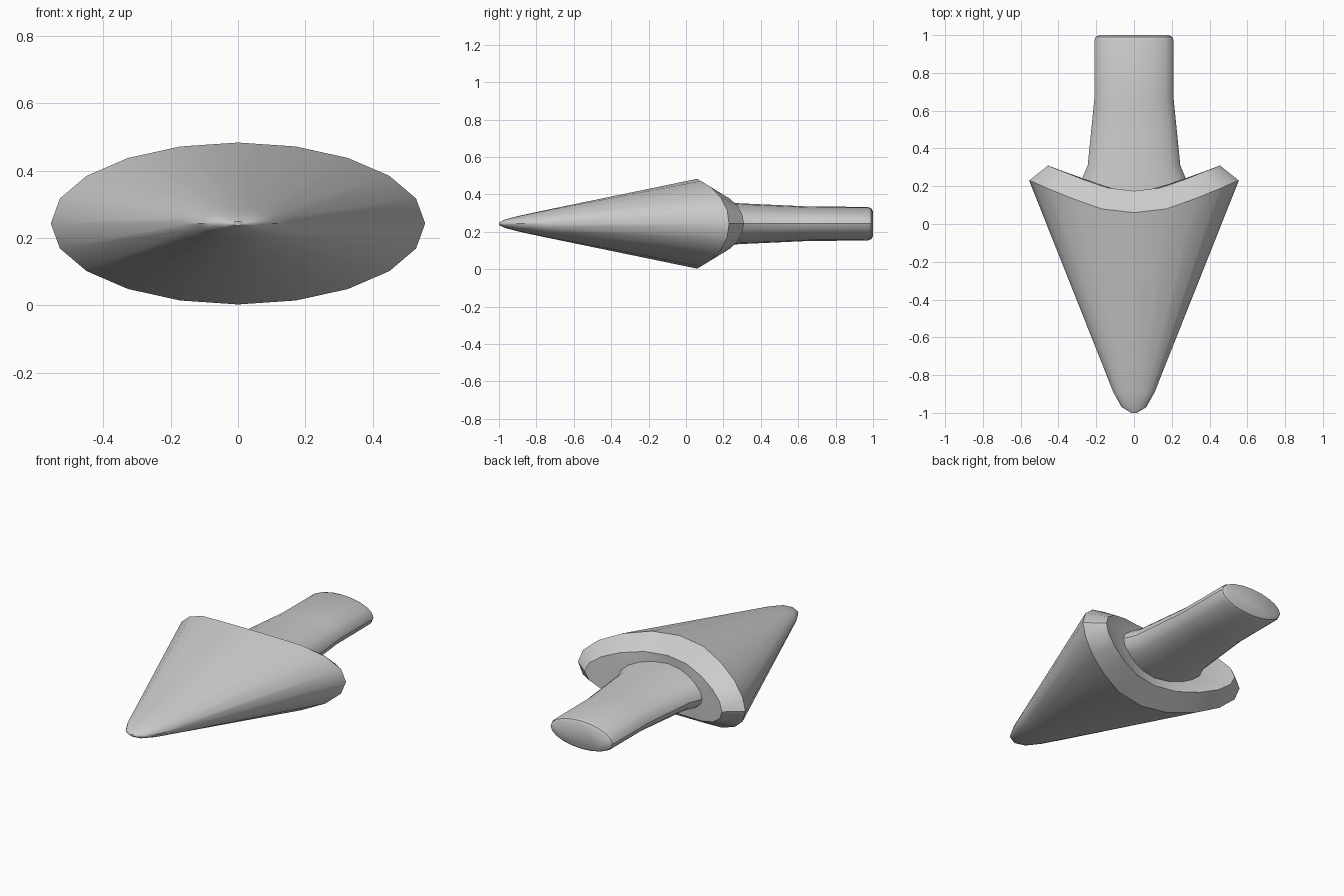
import bpy, bmesh
from math import sin, cos, pi

if "Cube" in bpy.data.objects:
    bpy.data.objects.remove(bpy.data.objects["Cube"])

SIDES = 20
ZC = 0.243


def ring(bm, rx, rz, y_of):
    """Elliptical ring; y_of maps the side index to a depth."""
    return [bm.verts.new((rx * cos(2 * pi * i / SIDES), y_of(i),
                          ZC + rz * sin(2 * pi * i / SIDES))) for i in range(SIDES)]


def flat(y):
    return lambda i: y


def saddle(steps):
    """Depth mirrored over the four quadrants, from side point to crown."""
    def y_of(i):
        k = i % 10
        return steps[min(k, 10 - k)]
    return y_of


def loft(name, sections):
    bm = bmesh.new()
    rings = [ring(bm, *s) for s in sections]
    for a, b in zip(rings, rings[1:]):
        for i in range(SIDES):
            j = (i + 1) % SIDES
            bm.faces.new((a[i], a[j], b[j], b[i]))
    bm.faces.new(rings[0])
    bm.faces.new(rings[-1])
    bmesh.ops.recalc_face_normals(bm, faces=bm.faces)
    mesh = bpy.data.meshes.new(name)
    bm.to_mesh(mesh)
    bm.free()
    ob = bpy.data.objects.new(name, mesh)
    bpy.context.collection.objects.link(ob)
    bpy.ops.object.select_all(action='DESELECT')
    ob.select_set(True)
    bpy.context.view_layer.objects.active = ob
    bpy.ops.object.shade_smooth_by_angle(angle=0.6)
    return ob


# Pointed head: rounded tip, straight cone, swept-back rim and inner lip
loft("arrow_head", [
    (0.015, 0.006, flat(-1.0)),
    (0.065, 0.022, flat(-0.97)),
    (0.11, 0.043, flat(-0.89)),
    (0.165, 0.073, flat(-0.75)),
    (0.555, 0.24, saddle((0.23, 0.22, 0.185, 0.135, 0.08, 0.06))),
    (0.455, 0.165, saddle((0.31, 0.30, 0.275, 0.235, 0.192, 0.175))),
    (0.26, 0.10, saddle((0.235, 0.23, 0.22, 0.20, 0.18, 0.17))),
])

# Shaft: flared at the head, straight to a softly rounded end
loft("arrow_shaft", [
    (0.29, 0.115, flat(0.15)),
    (0.275, 0.112, flat(0.24)),
    (0.245, 0.108, flat(0.31)),
    (0.21, 0.092, flat(0.66)),
    (0.21, 0.09, flat(0.97)),
    (0.204, 0.083, flat(0.99)),
    (0.185, 0.066, flat(1.0)),
])
